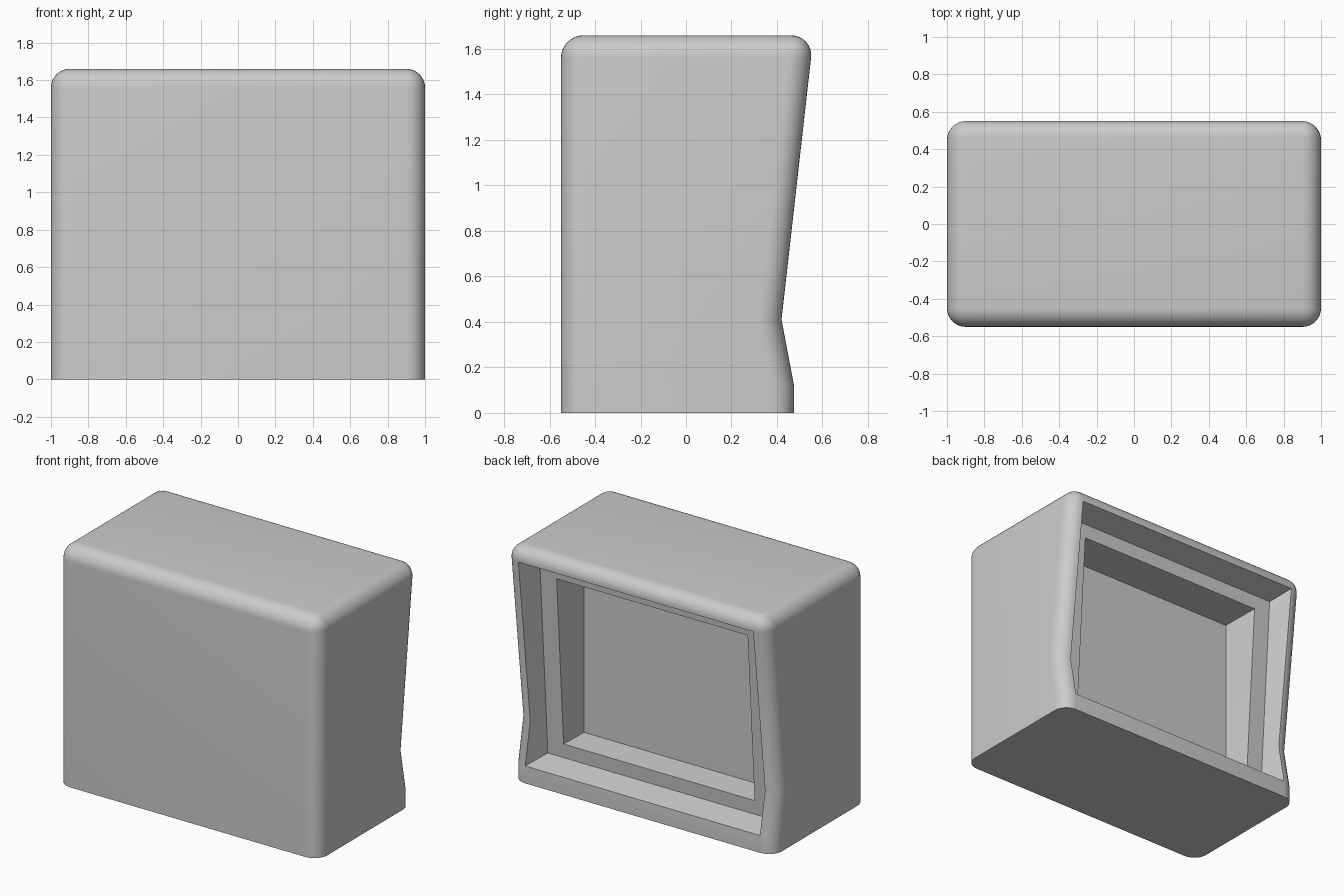
import bpy, bmesh

if "Cube" in bpy.data.objects:
    bpy.data.objects.remove(bpy.data.objects["Cube"])

bm = bmesh.new()

# Side profile (y, z), extruded across x
profile = [(-0.55, 0), (0.475, 0), (0.475, 0.12), (0.42, 0.41), (0.561, 1.66), (-0.55, 1.66)]
left = [bm.verts.new((-1, y, z)) for y, z in profile]
right = [bm.verts.new((1, y, z)) for y, z in profile]
bm.faces.new(left)
bm.faces.new(right[::-1])
n = len(profile)
for i in range(n):
    j = (i + 1) % n
    bm.faces.new((left[i], right[i], right[j], left[j]))
bmesh.ops.recalc_face_normals(bm, faces=bm.faces)

# Round the upright and top edges; the base and the creases stay sharp
def is_rounded(e):
    a, b = e.verts
    across = abs(a.co.x - b.co.x) > 0.1
    top = min(a.co.z, b.co.z) > 1.6
    on_floor = max(a.co.z, b.co.z) < 0.01
    front_upright = not across and max(a.co.y, b.co.y) < -0.5
    return not on_floor and (top or front_upright or not across)

bmesh.ops.bevel(bm, geom=[e for e in bm.edges if is_rounded(e)],
                offset=0.1, offset_type='OFFSET', segments=8, profile=0.5, affect='EDGES')

# Open the two flat panels at the back
bm.normal_update()
panels = [f for f in bm.faces if f.normal.y > 0.9 and abs(f.calc_center_median().x) < 0.01
          and 0.13 < f.calc_center_median().z < 1.5]
rim = list({v for f in panels for v in f.verts})
neg = sorted([v for v in rim if v.co.x < 0], key=lambda v: v.co.z)
pos = sorted([v for v in rim if v.co.x > 0], key=lambda v: -v.co.z)
loop = neg + pos
bmesh.ops.delete(bm, geom=panels, context='FACES')

# Stepped recess: half width, bottom (y, z), top (y, z)
def ring(w, y0, z0, y1, z1):
    side = [(y0 + (y1 - y0) * t, z0 + (z1 - z0) * t) for t in (0, 0.2, 1)]
    return ([bm.verts.new((-w, y, z)) for y, z in side]
            + [bm.verts.new((w, y, z)) for y, z in side[::-1]])

for spec in ((0.857, 0.288, 0.15, 0.377, 1.52),
             (0.732, 0.294, 0.248, 0.371, 1.422),
             (0.71, 0.10, 0.26, 0.10, 1.406)):
    inner = ring(*spec)
    for i in range(len(loop)):
        j = (i + 1) % len(loop)
        bm.faces.new((loop[i], loop[j], inner[j], inner[i]))
    loop = inner
bm.faces.new(loop)
bmesh.ops.recalc_face_normals(bm, faces=bm.faces)

mesh = bpy.data.meshes.new("cabinet")
bm.to_mesh(mesh)
bm.free()
cabinet = bpy.data.objects.new("cabinet", mesh)
bpy.context.collection.objects.link(cabinet)
bpy.context.view_layer.objects.active = cabinet
cabinet.select_set(True)
bpy.ops.object.shade_smooth_by_angle(angle=0.52)
